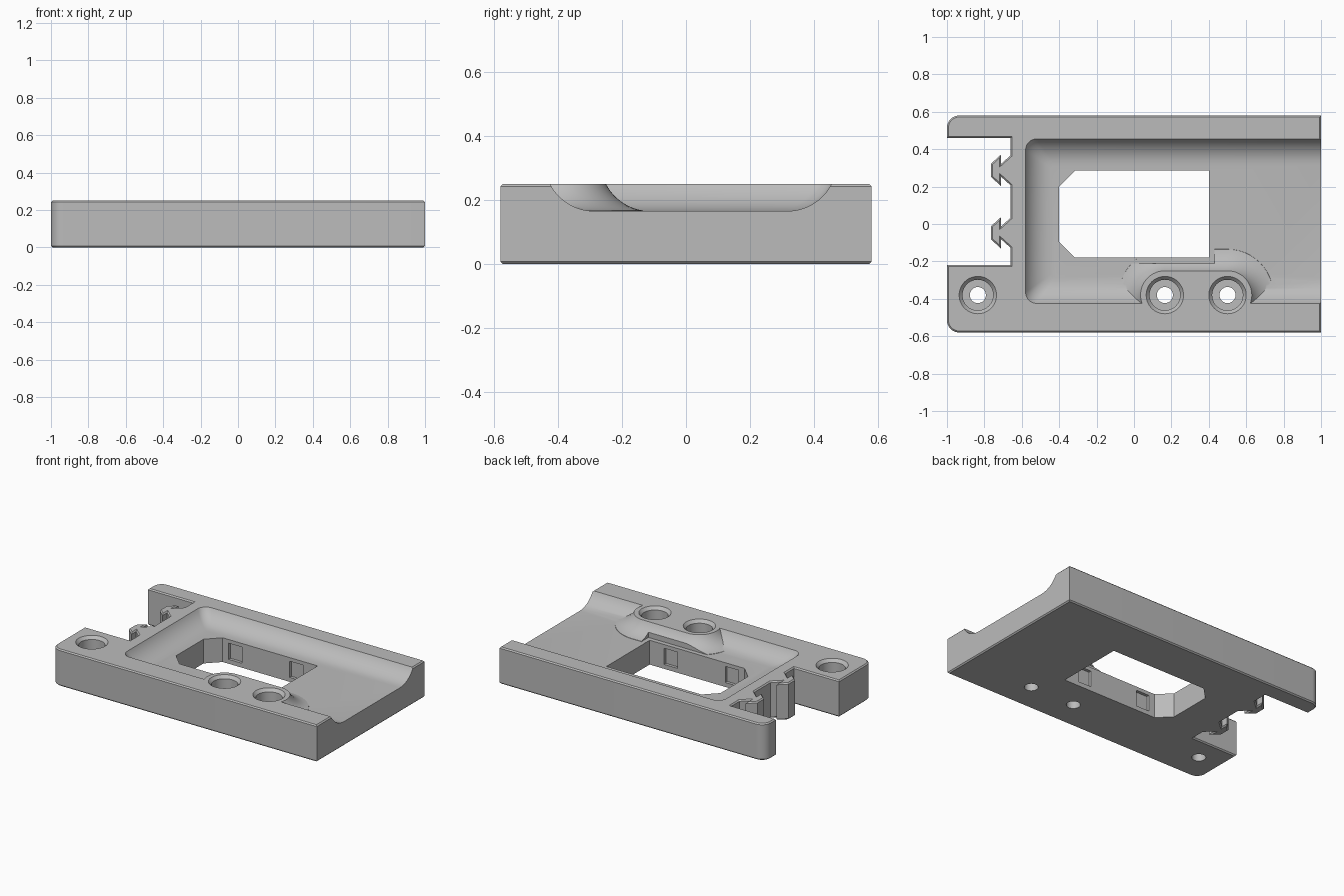
import bpy, bmesh, math

if "Cube" in bpy.data.objects:
    bpy.data.objects.remove(bpy.data.objects["Cube"], do_unlink=True)

TOP, FLOOR = 0.25, 0.165
FILLET = 0.14                                        # width of the concave slopes
RADIUS = (FILLET**2 + (TOP - FLOOR)**2) / (2 * (TOP - FLOOR))

grey = bpy.data.materials.new("plain grey")
grey.use_nodes = True
grey.diffuse_color = (0.5, 0.5, 0.5, 1)
grey.node_tree.nodes["Principled BSDF"].inputs["Base Color"].default_value = (0.5, 0.5, 0.5, 1)


def loft(name, rings, bevel=0):
    """Solid skinned through closed rings of (x, y, z), listed bottom to top."""
    bm = bmesh.new()
    loops = [[bm.verts.new(p) for p in ring] for ring in rings]
    n = len(loops[0])
    for a, b in zip(loops, loops[1:]):
        for i in range(n):
            j = (i + 1) % n
            bm.faces.new((a[i], a[j], b[j], b[i]))
    caps = [bm.faces.new(loops[0][::-1]), bm.faces.new(loops[-1])]
    bmesh.ops.recalc_face_normals(bm, faces=bm.faces)
    if bevel:
        edges = list({e for f in caps for e in f.edges})
        bmesh.ops.bevel(bm, geom=edges, offset=bevel, segments=1, affect='EDGES')
    mesh = bpy.data.meshes.new(name)
    bm.to_mesh(mesh)
    bm.free()
    mesh.materials.append(grey)
    ob = bpy.data.objects.new(name, mesh)
    bpy.context.collection.objects.link(ob)
    return ob


def prism(name, outline, z0, z1, bevel=0):
    return loft(name, [[(x, y, z) for x, y in outline] for z in (z0, z1)], bevel)


def box(name, x0, x1, y0, y1, z0, z1):
    return prism(name, [(x0, y0), (x1, y0), (x1, y1), (x0, y1)], z0, z1)


def arc(cx, cy, r, a0, a1, steps):
    angles = [math.radians(a0 + (a1 - a0) * i / steps) for i in range(steps + 1)]
    return [(cx + r * math.cos(a), cy + r * math.sin(a)) for a in angles]


def cut(target, cutter):
    mod = target.modifiers.new("cut", 'BOOLEAN')
    mod.operation, mod.solver, mod.object = 'DIFFERENCE', 'EXACT', cutter
    bpy.context.view_layer.objects.active = target
    bpy.ops.object.modifier_apply(modifier=mod.name)
    bpy.data.objects.remove(cutter, do_unlink=True)


def slope(z):
    """Horizontal reach of the concave slope at height z."""
    z = min(z, TOP)
    rise = RADIUS - (z - FLOOR)
    return FILLET - math.sqrt(max(RADIUS**2 - rise**2, 0))


# Plate outline with rounded left corners, end notch and two hooked tabs
def hook(cy):
    half = [(-0.66, 0.08), (-0.71, 0.035), (-0.71, 0.085), (-0.765, 0.035)]
    return [(x, cy + y) for x, y in half] + [(x, cy - y) for x, y in half[::-1]]


outline = [(1, -0.58), (1, 0.58)]
outline += arc(-0.935, 0.515, 0.065, 90, 180, 8)
outline += [(-1, 0.46), (-0.66, 0.46)] + hook(0.287) + hook(-0.047)
outline += [(-0.66, -0.22), (-1, -0.22)]
outline += arc(-0.935, -0.515, 0.065, 180, 270, 8)
plate = prism("mounting_plate", outline, 0, TOP, bevel=0.008)

# Recess open to the right end, with concave slopes on three sides
levels = [FLOOR + (TOP - FLOOR) * (i / 12)**1.5 for i in range(13)]


def recess_ring(z, zr):
    d = slope(z)
    x0, y0, y1 = -0.58 + d, -0.425 + d, 0.455 - d
    r = 0.02 + 0.04 * (1 - d / FILLET)
    pts = [(1.1, y0), (1.1, y1)]
    pts += arc(x0 + r, y1 - r, r, 90, 180, 6) + arc(x0 + r, y0 + r, r, 180, 270, 6)
    return [(x, y, zr) for x, y in pts]


recess = loft("recess_cutter",
              [recess_ring(z, z) for z in levels] + [recess_ring(TOP, 0.3)])


# Flared boss round the two screw holes stays standing inside the recess
def boss_ring(z, zr):
    r = 0.13 + slope(z)
    pts = arc(0.5, -0.38, r, -90, 90, 24) + arc(0.165, -0.38, r, 90, 270, 24)
    return [(x, y, zr) for x, y in pts]


boss = loft("boss_keeper", [boss_ring(FLOOR, 0.1)]
            + [boss_ring(z, z) for z in levels[1:]] + [boss_ring(TOP, 0.4)])
cut(recess, boss)
cut(plate, recess)

# Clearance step round the window, down to the recess floor
cut(plate, box("step_cutter", -0.43, 0.43, -0.21, 0.31, FLOOR + 0.0005, 0.3))

# Window with two chamfered corners
window = [(0.4, -0.18), (0.4, 0.285), (-0.315, 0.285), (-0.4, 0.2),
          (-0.4, -0.095), (-0.315, -0.18)]
cut(plate, prism("window_cutter", window, -0.1, 0.4))

# Shallow latch pockets in the long window walls
for cx in (-0.22, 0.24):
    for y0, y1 in ((0.25, 0.305), (-0.2, -0.15)):
        cut(plate, box("latch_cutter", cx - 0.05, cx + 0.05, y0, y1, 0.03, 0.14))

# Counterbored screw holes with a chamfered mouth
for cx in (-0.835, 0.165, 0.5):
    profile = [(0.043, -0.1), (0.043, 0.08), (0.082, 0.08001), (0.082, 0.23),
               (0.1, TOP), (0.1, 0.4)]
    rings = [[(x, y, z) for x, y in arc(cx, -0.38, r, 0, 352.5, 47)] for r, z in profile]
    cut(plate, loft("screw_cutter", rings))

bpy.ops.object.select_all(action='DESELECT')
plate.select_set(True)
bpy.context.view_layer.objects.active = plate
bpy.ops.object.shade_smooth_by_angle(angle=math.radians(25))
